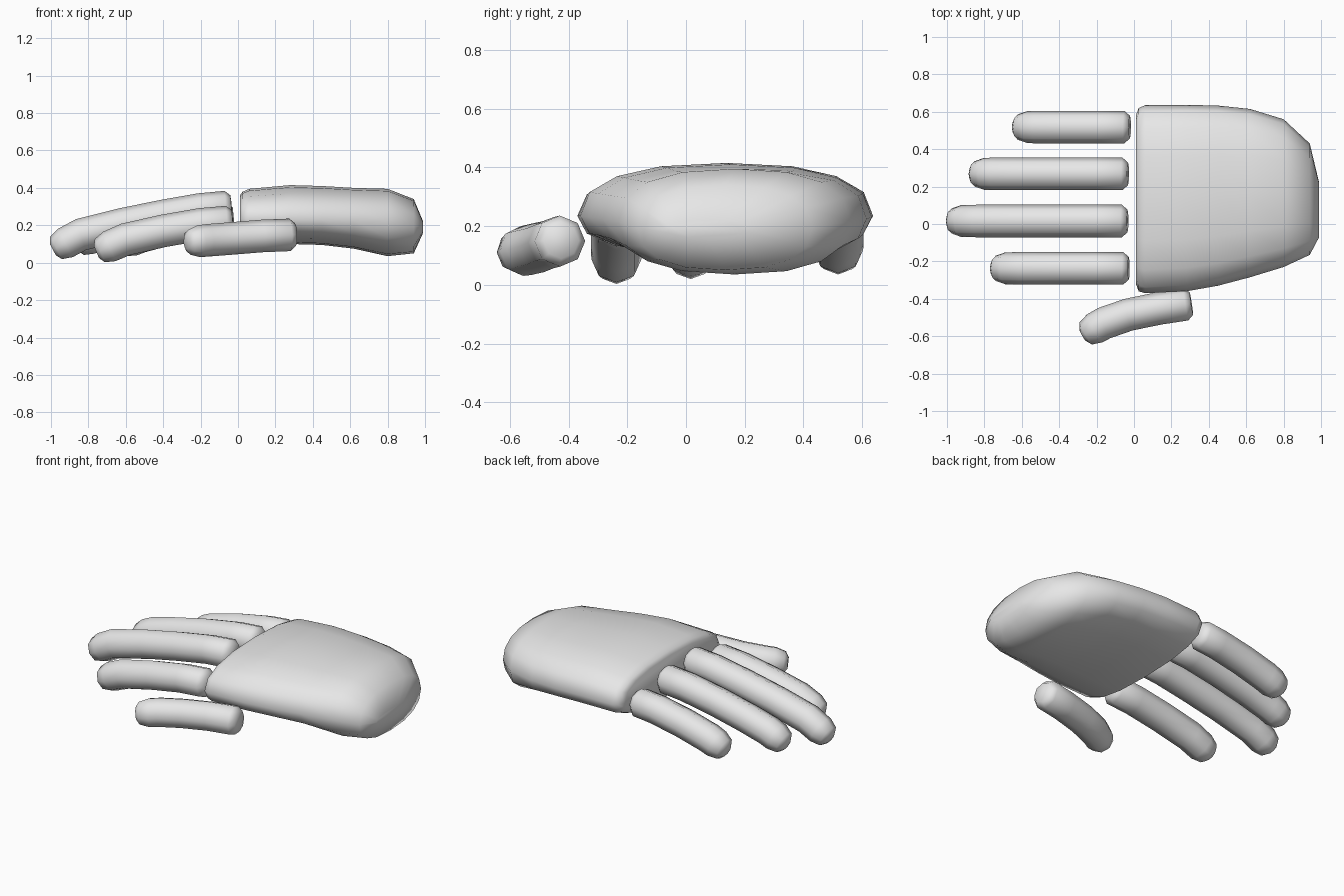
import bpy, bmesh, math
from mathutils import Vector

cube = bpy.data.objects.get("Cube")
if cube:
    bpy.data.objects.remove(cube, do_unlink=True)

grey = bpy.data.materials.new("plain_grey")
grey.use_nodes = True
grey.diffuse_color = (0.8, 0.8, 0.8, 1)
grey.node_tree.nodes["Principled BSDF"].inputs["Base Color"].default_value = (0.8, 0.8, 0.8, 1)


def loft(name, rings, angle):
    """Skin a list of closed rings and cap both ends."""
    bm = bmesh.new()
    loops = [[bm.verts.new(p) for p in ring] for ring in rings]
    n = len(loops[0])
    for a, b in zip(loops, loops[1:]):
        for i in range(n):
            j = (i + 1) % n
            bm.faces.new((a[i], a[j], b[j], b[i]))
    bm.faces.new(loops[0])
    bm.faces.new(loops[-1])
    bmesh.ops.recalc_face_normals(bm, faces=bm.faces)
    mesh = bpy.data.meshes.new(name)
    bm.to_mesh(mesh)
    bm.free()
    mesh.materials.append(grey)
    obj = bpy.data.objects.new(name, mesh)
    bpy.context.collection.objects.link(obj)
    bpy.ops.object.select_all(action='DESELECT')
    obj.select_set(True)
    bpy.context.view_layer.objects.active = obj
    bpy.ops.object.shade_smooth_by_angle(angle=math.radians(angle))


def finger(name, path, radius=0.087, sides=8):
    """Bent eight-sided tube with a rounded base and a blunt tip."""
    pts = [Vector(p) for p in path]
    first = (pts[1] - pts[0]).normalized()
    last = (pts[-1] - pts[-2]).normalized()
    stations = [(pts[0], 0.7), (pts[0] + first * 0.03, 1)]
    stations += [(p, 1) for p in pts[1:-1]]
    stations += [(pts[-1] - last * d, s) for d, s in ((0.075, 0.98), (0.02, 0.78), (0, 0.4))]
    rings = []
    for i, (centre, scale) in enumerate(stations):
        before = stations[max(i - 1, 0)][0]
        after = stations[min(i + 1, len(stations) - 1)][0]
        t = (after - before).normalized()
        side = t.cross(Vector((0, 0, 1))).normalized()
        up = side.cross(t)
        rings.append([centre + (side * math.cos(a) + up * math.sin(a)) * radius * scale
                      for a in (math.tau * k / sides for k in range(sides))])
    loft(name, rings, 60)


def section(x, y0, y1, z0, z1, zm, n=16, power=2.4):
    """Rounded cross-section of the palm, widest at height zm."""
    ring = []
    for k in range(n):
        a = math.tau * k / n
        c, s = math.cos(a), math.sin(a)
        u = math.copysign(abs(c) ** (2 / power), c)
        v = math.copysign(abs(s) ** (2 / power), s)
        height = (z1 - zm) if v > 0 else (zm - z0)
        ring.append((x, (y0 + y1) / 2 + u * (y1 - y0) / 2, zm + v * height))
    return ring


# Palm: x, right edge, left edge, bottom, top, widest height
palm = [
    (0.01, -0.32, 0.58, 0.13, 0.36, 0.235),
    (0.025, -0.36, 0.62, 0.11, 0.38, 0.235),
    (0.06, -0.37, 0.635, 0.10, 0.395, 0.235),
    (0.28, -0.36, 0.637, 0.10, 0.415, 0.235),
    (0.45, -0.33, 0.633, 0.095, 0.41, 0.23),
    (0.62, -0.285, 0.615, 0.075, 0.40, 0.225),
    (0.80, -0.23, 0.56, 0.035, 0.395, 0.215),
    (0.94, -0.165, 0.43, 0.05, 0.34, 0.195),
    (0.99, -0.07, 0.22, 0.16, 0.22, 0.19),
]
loft("palm", [section(*row) for row in palm], 60)

# Four fingers: y position, then x and z along the centre line
fingers = {
    "index_finger": (-0.237, [(-0.028, 0.22), (-0.2, 0.205), (-0.4, 0.17), (-0.6, 0.125), (-0.757, 0.057)]),
    "middle_finger": (0.016, [(-0.035, 0.30), (-0.2, 0.285), (-0.4, 0.25), (-0.62, 0.205), (-0.84, 0.15), (-0.99, 0.07)]),
    "ring_finger": (0.268, [(-0.032, 0.285), (-0.2, 0.27), (-0.4, 0.235), (-0.6, 0.19), (-0.75, 0.15), (-0.87, 0.095)]),
    "little_finger": (0.518, [(-0.022, 0.235), (-0.17, 0.22), (-0.35, 0.185), (-0.52, 0.14), (-0.64, 0.09)]),
}
for name, (y, line) in fingers.items():
    finger(name, [(x, y, z) for x, z in line])

# Thumb, splayed out beside the palm
finger("thumb", [(0.307, -0.425, 0.15), (0.13, -0.452, 0.143), (-0.03, -0.485, 0.13),
                 (-0.16, -0.53, 0.12), (-0.275, -0.595, 0.108)])
